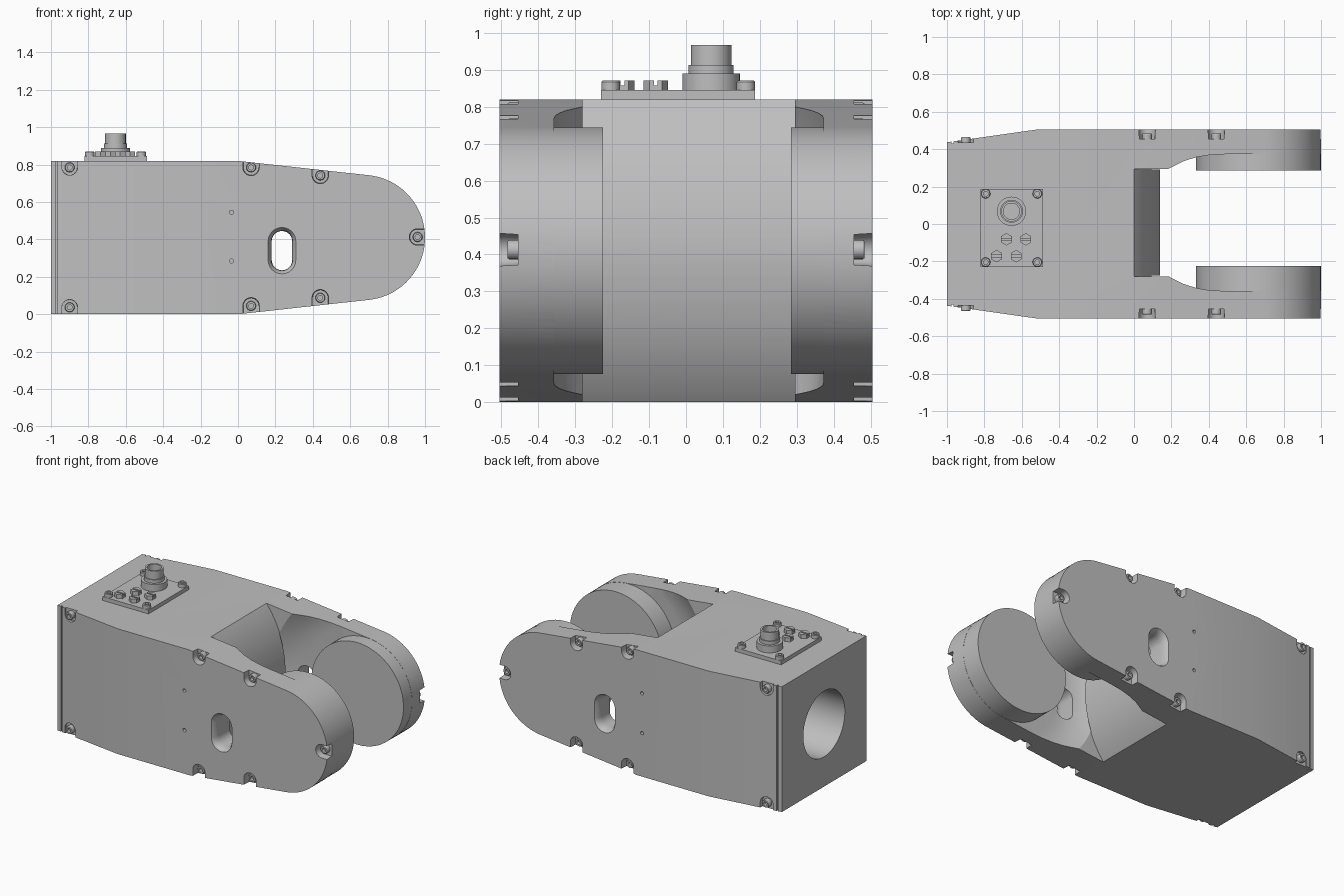
import bpy, bmesh
from math import radians, cos, sin, pi
from mathutils import Matrix, Vector

cube = bpy.data.objects.get("Cube")
if cube:
    bpy.data.objects.remove(cube)

grey = bpy.data.materials.new("machined_grey")
grey.use_nodes = True
grey.diffuse_color = (0.52, 0.52, 0.52, 1)
grey.node_tree.nodes["Principled BSDF"].inputs["Base Color"].default_value = (0.52, 0.52, 0.52, 1)

MID = 0.41          # height of the joint axis
JOINT = 0.665       # x of the joint axis
R = 0.335           # radius of the rounded end
parts = []


def finish(name, bm, cutter=False):
    bmesh.ops.recalc_face_normals(bm, faces=bm.faces)
    me = bpy.data.meshes.new(name)
    bm.to_mesh(me)
    bm.free()
    ob = bpy.data.objects.new(name, me)
    bpy.context.collection.objects.link(ob)
    me.materials.append(grey)
    if not cutter:
        parts.append(ob)
    return ob


def loft(name, rings, cutter=False):
    """Solid through (y, outline in x and z) rings."""
    bm = bmesh.new()
    rows = [[bm.verts.new((x, y, z)) for x, z in pts] for y, pts in rings]
    n = len(rows[0])
    for a, b in zip(rows, rows[1:]):
        for i in range(n):
            j = (i + 1) % n
            bm.faces.new((a[i], a[j], b[j], b[i]))
    bm.faces.new(rows[0])
    bm.faces.new(rows[-1])
    return finish(name, bm, cutter)


def lathe(name, profile, at, axis="z", steps=32, cutter=False):
    """Solid of revolution from (radius, height) points."""
    turn = {"z": Matrix(), "+y": Matrix.Rotation(-pi / 2, 4, "X"),
            "-y": Matrix.Rotation(pi / 2, 4, "X"), "x": Matrix.Rotation(pi / 2, 4, "Y")}[axis]
    bm = bmesh.new()
    vs = [bm.verts.new((r, 0, h)) for r, h in profile]
    es = [bm.edges.new(p) for p in zip(vs, vs[1:])]
    bmesh.ops.spin(bm, geom=vs + es, cent=(0, 0, 0), axis=(0, 0, 1),
                   angle=2 * pi, steps=steps, use_duplicate=False)
    bmesh.ops.remove_doubles(bm, verts=bm.verts, dist=1e-5)
    bm.transform(Matrix.Translation(at) @ turn)
    return finish(name, bm, cutter)


def box(name, lo, hi, cutter=False):
    return loft(name, [(y, [(lo[0], lo[2]), (hi[0], lo[2]), (hi[0], hi[2]), (lo[0], hi[2])])
                       for y in (lo[1], hi[1])], cutter)


def cut(target, tool):
    mod = target.modifiers.new("cut", "BOOLEAN")
    mod.operation, mod.solver, mod.object = "DIFFERENCE", "EXACT", tool
    bpy.context.view_layer.objects.active = target
    bpy.ops.object.modifier_apply(modifier=mod.name)
    bpy.data.objects.remove(tool)


def capsule(x, z, r, dx, dz, both=True):
    """Stadium outline running from (x, z) along (dx, dz)."""
    base = Vector((dx, dz)).angle_signed(Vector((1, 0)))
    pts = []
    for end in (1, 0):
        for i in range(13):
            a = base + pi * (i / 12 - 0.5) + (0 if end else pi)
            pts.append((x + dx * end + r * cos(a), z + dz * end + r * sin(a)))
    return pts


def screw(name, r, h, at, axis):
    lathe(name, [(0, 0), (r, 0), (r, h * 0.85), (r * 0.88, h), (r * 0.5, h),
                 (r * 0.5, h * 0.4), (0, h * 0.4)], at, axis, 24)


# Housing: side outline with a round nose, narrowing towards the rear
arc = [(JOINT + R * cos(a), MID + R * sin(a))
       for a in (radians(-83.7 + 167.4 * i / 40) for i in range(41))]
outline = [(-1, 0), (-0.52, 0), (0, 0)] + arc + [(0, 0.82), (-0.52, 0.82), (-1, 0.82)]
bm = bmesh.new()
sides = []
for s in (-1, 1):
    sides.append([bm.verts.new((x, s * (0.437 if x < -0.9 else 0.505), z)) for x, z in outline])
n = len(outline)
for i in range(n):
    j = (i + 1) % n
    bm.faces.new((sides[0][i], sides[0][j], sides[1][j], sides[1][i]))
for v in sides:
    bm.faces.new((v[0], v[1], v[-2], v[-1]))
    bm.faces.new(v[1:-1])
bm.edges.ensure_lookup_table()
rim = [e for e in bm.edges if e.verts[0].co.y * e.verts[1].co.y > 0
       and e.calc_face_angle(0) > 0.5 and (e.verts[0].co.x > -0.99 or e.verts[1].co.x > -0.99)]
bmesh.ops.recalc_face_normals(bm, faces=bm.faces)
bmesh.ops.bevel(bm, geom=rim, offset=0.014, segments=3, profile=0.5, affect="EDGES")
housing = finish("housing", bm)

# Fork slot with a bulging rear wall
bulge = [(-0.53 + 0.67 * cos(a), MID + 0.67 * sin(a))
         for a in (radians(-46 + 92 * i / 32) for i in range(33))]
slot = bulge + [(1.2, bulge[-1][1]), (1.2, bulge[0][1])]
cut(housing, loft("slot_cutter", [(-0.28, slot), (0.295, slot)], True))

# Dished pockets around the joint, then the round joint pads
for side, axis, wall, pad in (("front", "-y", 0.28, 0.225), ("back", "+y", 0.295, 0.285)):
    dish = [(0, wall - 0.004), (0.625, wall - 0.004), (0.6, wall + 0.012), (0.55, wall + 0.042),
            (0.5, wall + 0.062), (0.45, wall + 0.074), (0.4, wall + 0.078), (0, wall + 0.078)]
    cut(housing, lathe("dish_cutter", dish, (JOINT, 0, MID), axis, 96, True))
    lathe(side + "_joint_pad", [(0, pad), (R - 0.001, pad), (R - 0.001, 0.4), (0, 0.4)],
          (JOINT, 0, MID), axis, 80)

# Oval cable holes with flared mouths
flare = [(0.6, 0.085), (0.506, 0.075), (0.494, 0.066), (0.475, 0.058), (0.45, 0.055)]
rings = [(-y, r) for y, r in flare] + [(y, r) for y, r in reversed(flare)]
cut(housing, loft("oval_cutter", [(y, capsule(0.235, 0.29, r, 0, 0.1)) for y, r in rings], True))

# Round bore in the rear face
cut(housing, lathe("bore_cutter", [(0, -0.1), (0.215, -0.1), (0.215, 0.3), (0, 0.3)],
                   (-1, 0, MID), "x", 64, True))

# Side details: seams, pin holes, screw notches and screws
mounts = [(-0.9, 0.785, 0, 1), (0.07, 0.785, 0, 1), (0.44, 0.742, 0, 1), (0.96, 0.413, 1, 0),
          (0.44, 0.088, 0, -1), (0.07, 0.045, 0, -1), (-0.9, 0.037, 0, -1)]
for s, side, axis in ((-1, "front", "-y"), (1, "back", "+y")):
    seam = sorted((s * 0.43, s * 0.6))
    cut(housing, box("seam_cutter", (-0.975, seam[0], -0.1), (-0.965, seam[1], 1), True))
    for z in (0.285, 0.545):
        cut(housing, lathe("pin_cutter", [(0, 0.44), (0.011, 0.44), (0.011, 0.6), (0, 0.6)],
                           (-0.035, 0, z), axis, 16, True))
    for k, (x, z, dx, dz) in enumerate(mounts):
        floor = 0.435 if x < -0.5 else 0.455
        notch = capsule(x, z, 0.041, dx * 0.12, dz * 0.12)
        wide = capsule(x, z, 0.05, dx * 0.12, dz * 0.12)
        cut(housing, loft("notch_cutter", [(s * floor, notch), (s * 0.6, wide)], True))
        screw(f"{side}_screw_{k + 1}", 0.026, 0.032, (x, s * (floor - 0.003), z), axis)

# Connector plate on top, with corner screws
box("connector_plate", (-0.82, -0.23, 0.815), (-0.487, 0.187, 0.845))
for k, (x, y) in enumerate([(x, y) for x in (-0.793, -0.517) for y in (-0.204, 0.162)]):
    screw(f"plate_screw_{k + 1}", 0.025, 0.027, (x, y, 0.844), "z")

# Round plug socket
lathe("plug_socket", [(0, 0.84), (0.078, 0.84), (0.078, 0.89), (0.061, 0.89), (0.061, 0.913),
                      (0.055, 0.913), (0.055, 0.967), (0.043, 0.967), (0.043, 0.9), (0, 0.9)],
      (-0.655, 0.068, 0), "z", 40)

# Slotted hexagonal plugs
for k, (x, y) in enumerate([(-0.682, -0.082), (-0.578, -0.082), (-0.735, -0.172), (-0.63, -0.172)]):
    plug = lathe(f"hex_plug_{k + 1}", [(0, 0), (0.033, 0), (0.033, 0.027), (0, 0.027)],
                 (0, 0, 0), "z", 6)
    plug.data.transform(Matrix.Translation((x, y, 0.844)) @ Matrix.Rotation(pi / 6, 4, "Z"))
    cut(plug, box("plug_slot_cutter", (x - 0.1, y - 0.005, 0.858), (x + 0.1, y + 0.005, 0.9), True))

# Smooth curved faces while keeping corners crisp
bpy.ops.object.select_all(action="DESELECT")
for ob in parts:
    ob.select_set(True)
bpy.context.view_layer.objects.active = housing
bpy.ops.object.shade_smooth_by_angle(angle=radians(28))
